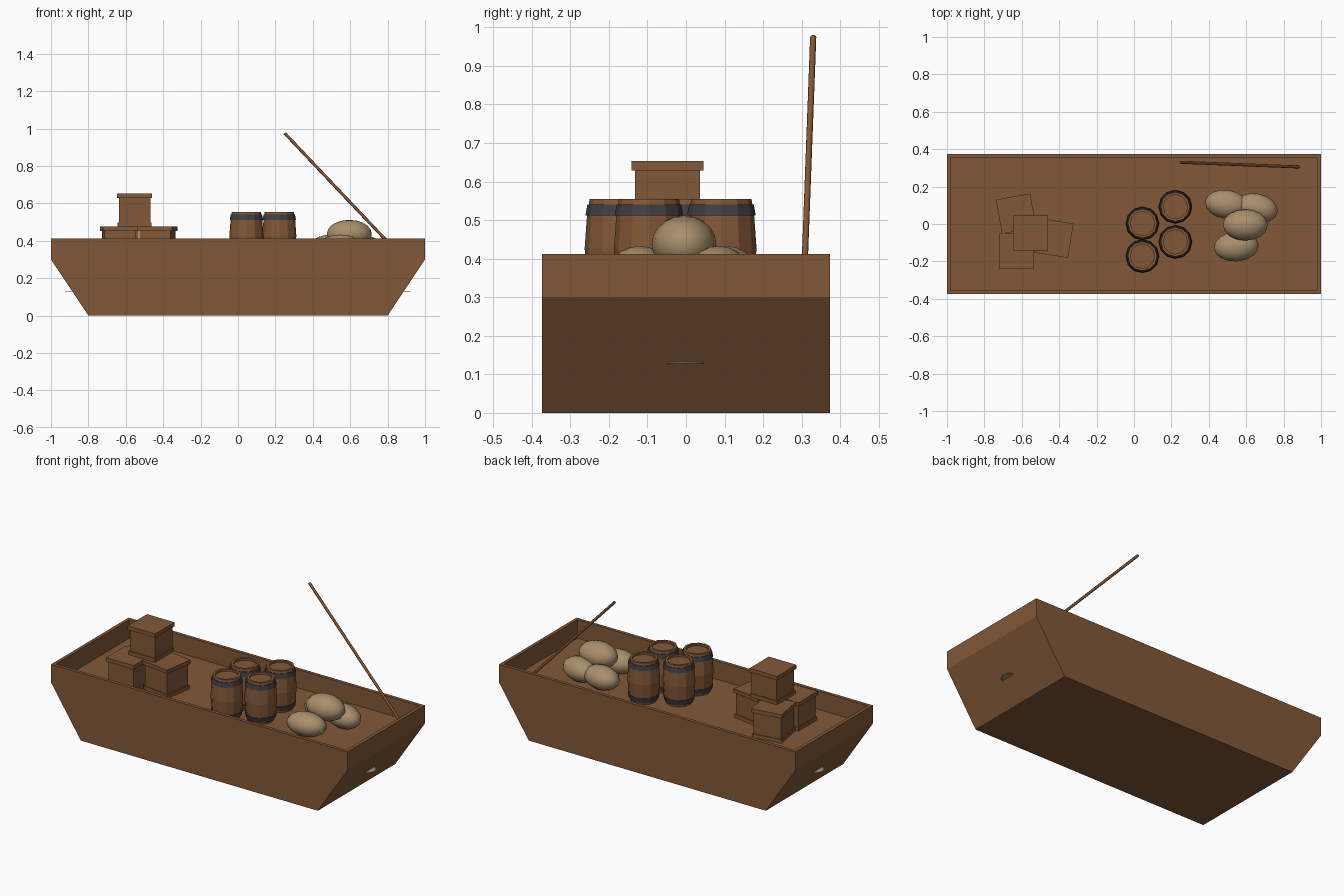
import bpy, bmesh, math
from mathutils import Vector, Matrix

if "Cube" in bpy.data.objects:
    bpy.data.objects.remove(bpy.data.objects["Cube"])


def material(name, rgb):
    m = bpy.data.materials.new(name)
    m.diffuse_color = (*rgb, 1)
    m.use_nodes = True
    m.node_tree.nodes["Principled BSDF"].inputs["Base Color"].default_value = m.diffuse_color
    return m


WOOD = material("brown wood", (0.225, 0.098, 0.038))
IRON = material("dark iron", (0.05, 0.05, 0.056))
SACK = material("tan cloth", (0.40, 0.275, 0.15))
FLOOR = 0.30


def finish(name, bm, mats, smooth=None):
    bmesh.ops.recalc_face_normals(bm, faces=bm.faces)
    me = bpy.data.meshes.new(name)
    bm.to_mesh(me)
    bm.free()
    for m in mats:
        me.materials.append(m)
    ob = bpy.data.objects.new(name, me)
    bpy.context.collection.objects.link(ob)
    if smooth:
        bpy.ops.object.select_all(action='DESELECT')
        ob.select_set(True)
        bpy.context.view_layer.objects.active = ob
        bpy.ops.object.shade_smooth_by_angle(angle=math.radians(smooth))
    return ob


# Hull: side profile extruded across, then hollowed from the top
bm = bmesh.new()
profile = [(-0.8, 0), (0.8, 0), (1, 0.3), (1, 0.412), (-1, 0.412), (-1, 0.3)]
side = bm.faces.new([bm.verts.new((x, -0.373, z)) for x, z in profile])
ext = bmesh.ops.extrude_face_region(bm, geom=[side])
bmesh.ops.translate(bm, vec=(0, 0.746, 0),
                    verts=[v for v in ext["geom"] if isinstance(v, bmesh.types.BMVert)])
if side.is_valid is False:
    bm.faces.new([v for v in bm.verts if v.co.y < 0])
bmesh.ops.recalc_face_normals(bm, faces=bm.faces)
top = [f for f in bm.faces if f.calc_center_median().z > 0.41]
bmesh.ops.inset_region(bm, faces=top, thickness=0.028)
ext = bmesh.ops.extrude_face_region(bm, geom=top)
bmesh.ops.translate(bm, vec=(0, 0, FLOOR - 0.412),
                    verts=[v for v in ext["geom"] if isinstance(v, bmesh.types.BMVert)])
bmesh.ops.delete(bm, geom=[f for f in top if f.is_valid], context='FACES_ONLY')
finish("hull", bm, [WOOD])


# Crates: body with a lid and a base strip
def crate(name, x, y, z, angle):
    bm = bmesh.new()
    for width, z0, z1 in ((0.168, 0.01, 0.16), (0.186, 0.152, 0.176), (0.180, 0, 0.022)):
        m = Matrix.Translation((0, 0, (z0 + z1) / 2)) @ Matrix.Diagonal((width, width, z1 - z0, 1))
        bmesh.ops.create_cube(bm, size=1, matrix=m)
    ob = finish(name, bm, [WOOD])
    ob.location = (x, y, z)
    ob.rotation_euler.z = math.radians(angle)


crate("crate_back", -0.63, 0.055, FLOOR, 10)
crate("crate_front", -0.63, -0.145, FLOOR, 0)
crate("crate_side", -0.43, -0.075, FLOOR, -9)
crate("crate_top", -0.553, -0.048, FLOOR + 0.177, 0)


# Lathe helper: radius/height profile turned round z
def ring_stack(bm, prof, n, mat):
    rings = [[bm.verts.new((r * math.cos(math.tau * i / n), r * math.sin(math.tau * i / n), z))
              for i in range(n)] for r, z in prof]
    for a, b in zip(rings, rings[1:]):
        for i in range(n):
            j = (i + 1) % n
            bm.faces.new((a[i], a[j], b[j], b[i])).material_index = mat
    return rings


# Barrels: bulged staves, recessed lid, two iron hoops
def barrel(name, x, y):
    bm = bmesh.new()
    rings = ring_stack(bm, [(0.074, 0), (0.085, 0.045), (0.091, 0.127), (0.085, 0.21),
                            (0.078, 0.255), (0.064, 0.255), (0.064, 0.243)], 12, 0)
    bm.faces.new(rings[0][::-1])
    bm.faces.new(rings[-1])
    for h in (((0.080, 0.014), (0.083, 0.014), (0.089, 0.042), (0.083, 0.042)),
              ((0.083, 0.212), (0.089, 0.212), (0.084, 0.240), (0.078, 0.240))):
        ring_stack(bm, h + h[:1], 12, 1)
    ob = finish(name, bm, [WOOD, IRON])
    ob.location = (x, y, FLOOR)


for i, (x, y) in enumerate([(0.045, 0.003), (0.045, -0.172), (0.221, 0.092), (0.221, -0.096)]):
    barrel(f"barrel_{i + 1}", x, y)

# Sacks: flattened soft lumps, one on top of the others
for i, (x, y, z, rx, ry, rz, a) in enumerate([
        (0.495, 0.105, 0.365, 0.115, 0.078, 0.068, -8),
        (0.655, 0.085, 0.365, 0.115, 0.078, 0.068, -12),
        (0.547, -0.120, 0.365, 0.120, 0.080, 0.068, 5),
        (0.595, -0.005, 0.437, 0.120, 0.084, 0.075, 0)]):
    bm = bmesh.new()
    bmesh.ops.create_uvsphere(bm, u_segments=16, v_segments=10, radius=1)
    bmesh.ops.scale(bm, vec=(rx, ry, rz), verts=bm.verts)
    ob = finish(f"sack_{i + 1}", bm, [SACK], 60)
    ob.location = (x, y, z)
    ob.rotation_euler.z = math.radians(a)

# Steering pole: leans from the deck corner
a, b = Vector((0.88, 0.305, 0.31)), Vector((0.25, 0.33, 0.975))
bm = bmesh.new()
bmesh.ops.create_cone(bm, cap_ends=True, segments=8, radius1=0.008, radius2=0.008,
                      depth=(b - a).length)
pole = finish("steering_pole", bm, [WOOD], 50)
pole.location = (a + b) / 2
pole.rotation_euler = (b - a).to_track_quat('Z', 'Y').to_euler()

# Small flat tabs poking out of the sloped ends
for name, s in (("bow_tab", 1), ("stern_tab", -1)):
    bm = bmesh.new()
    bmesh.ops.create_cone(bm, cap_ends=True, segments=12, radius1=0.05, radius2=0.05, depth=0.003)
    finish(name, bm, [SACK]).location = (s * 0.872, 0, 0.13)
